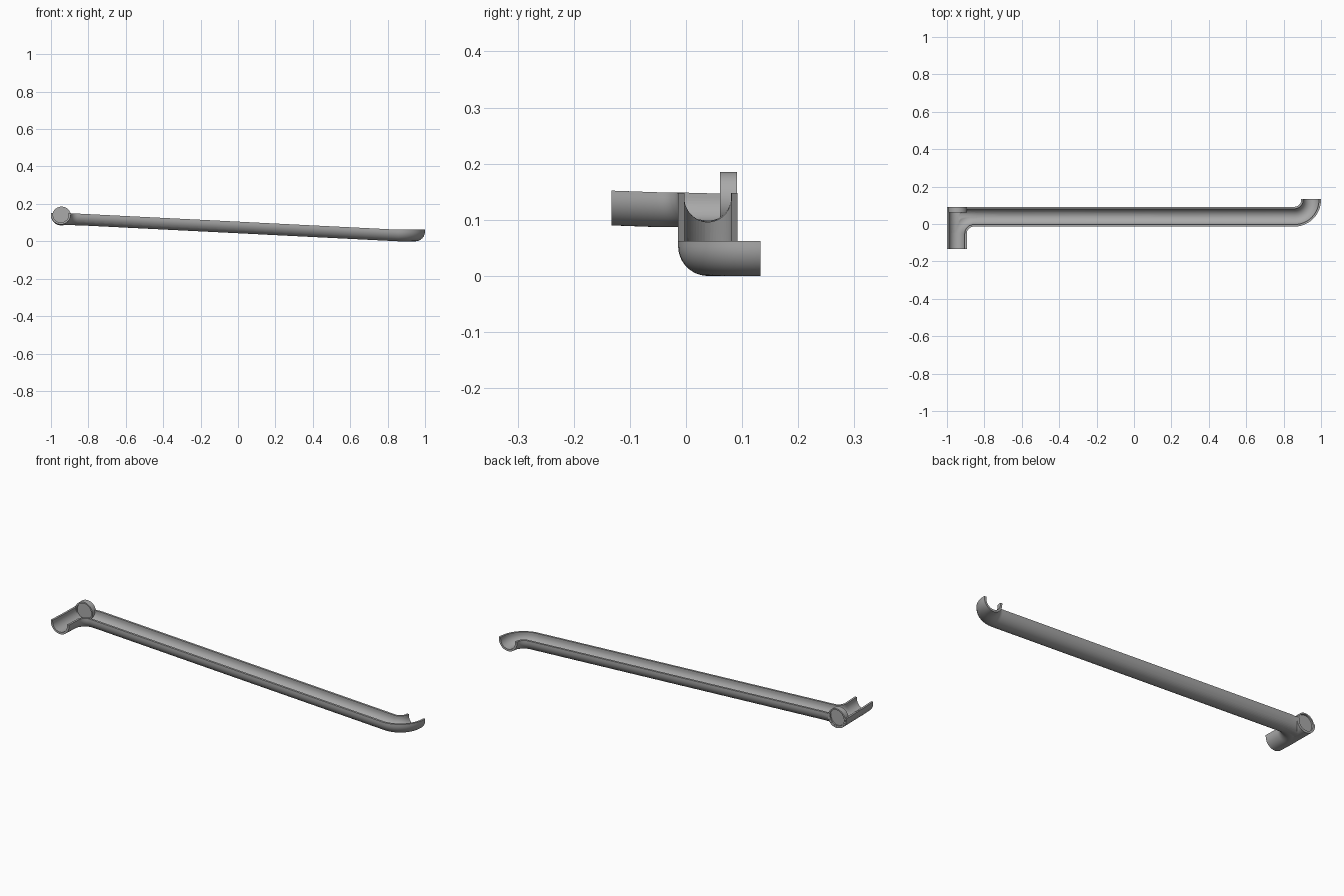
import bpy, bmesh, math
from mathutils import Vector

cube = bpy.data.objects.get("Cube")
if cube:
    bpy.data.objects.remove(cube, do_unlink=True)

grey = bpy.data.materials.new("plain grey")
grey.use_nodes = True
grey.diffuse_color = (0.4, 0.4, 0.4, 1)
grey.node_tree.nodes["Principled BSDF"].inputs["Base Color"].default_value = (0.4, 0.4, 0.4, 1)

R, DEPTH, WALL = 0.053, 0.062, 0.011   # outer radius, channel depth, wall thickness
BRANCH_X, MAIN_Y, END_X = -0.947, 0.039, 0.947
BEND = 0.09                            # bend radius of the centre line


def make_object(name, bm):
    bmesh.ops.recalc_face_normals(bm, faces=bm.faces)
    mesh = bpy.data.meshes.new(name)
    bm.to_mesh(mesh)
    bm.free()
    mesh.materials.append(grey)
    ob = bpy.data.objects.new(name, mesh)
    bpy.context.collection.objects.link(ob)
    return ob


def sweep(name, path, r, above):
    """Sweep a solid U section; path points lie on the rim level."""
    floor = r - DEPTH + (R - r)        # height of the arc centre below the rim
    section = [(-r, above)]
    for i in range(25):
        a = math.pi * (1 + i / 24)
        section.append((r * math.cos(a), floor + r * math.sin(a)))
    section.append((r, above))
    bm = bmesh.new()
    rings = []
    pts = [Vector(p) for p in path]
    for i, p in enumerate(pts):
        d = pts[min(i + 1, len(pts) - 1)] - pts[max(i - 1, 0)]
        d.z = 0
        d.normalize()
        side = Vector((d.y, -d.x, 0))
        rings.append([bm.verts.new(p + side * s + Vector((0, 0, h))) for s, h in section])
    n = len(section)
    for a, b in zip(rings, rings[1:]):
        for j in range(n):
            k = (j + 1) % n
            bm.faces.new((a[j], a[k], b[k], b[j]))
    bm.faces.new(rings[0])
    bm.faces.new(rings[-1])
    return make_object(name, bm)


def combine(ob, other, operation):
    mod = ob.modifiers.new(operation, 'BOOLEAN')
    mod.operation, mod.object, mod.solver = operation, other, 'EXACT'
    bpy.context.view_layer.objects.active = ob
    bpy.ops.object.modifier_apply(modifier=mod.name)
    bpy.data.objects.remove(other, do_unlink=True)


def channel_path(extra):
    """Centre line: inlet, first bend, long slope, second bend, outlet."""
    path = [(BRANCH_X, -0.133 - extra, 0.152 + extra * 0.03)]
    for i in range(13):
        a = math.pi * (1 - i / 24)
        path.append((BRANCH_X + BEND + BEND * math.cos(a),
                     MAIN_Y - BEND + BEND * math.sin(a), 0.149 - 0.001 * i / 12))
    for i in range(13):
        a = math.pi * (i / 24 - 0.5)
        path.append((END_X - BEND + BEND * math.cos(a),
                     MAIN_Y + BEND + BEND * math.sin(a), 0.062))
    path.append((END_X, 0.133 + extra, 0.062))
    return path


def solid(name, inset, above, extra):
    """Whole trough shape, either its outside or the space inside it."""
    r = R - inset
    ob = sweep(name, channel_path(extra), r, above)
    stub = r - 0.0006
    lift = above - 0.0004
    combine(ob, sweep("back_stub", [(BRANCH_X, -0.06, 0.149),
                                    (BRANCH_X, 0.09 + extra, 0.147)], stub, lift), 'UNION')
    combine(ob, sweep("side_stub", [(BRANCH_X, MAIN_Y, 0.149),
                                    (BRANCH_X + BEND + 0.03, MAIN_Y, 0.1462)], stub, lift), 'UNION')
    return ob


# Open trough
trough = solid("trough", 0, 0, 0)
combine(trough, solid("hollow", WALL, 0.04, 0.03), 'DIFFERENCE')


# Round end cap: a turned disc with a raised rim on both sides
def end_cap():
    profile = [(0, 0.068), (0.043, 0.068), (0.043, 0.061), (0.0505, 0.061),
               (0.0505, 0.091), (0.043, 0.091), (0.043, 0.083), (0, 0.083)]
    bm = bmesh.new()
    verts = [bm.verts.new((rad, y, 0)) for rad, y in profile]
    edges = [bm.edges.new(pair) for pair in zip(verts, verts[1:])]
    bmesh.ops.spin(bm, geom=verts + edges, cent=(0, 0, 0), axis=(0, 1, 0),
                   angle=math.tau, steps=40, use_duplicate=False)
    bmesh.ops.remove_doubles(bm, verts=bm.verts, dist=0.0002)
    ob = make_object("end_cap", bm)
    ob.location = (-0.943, 0, 0.135)
    return ob


cap = end_cap()

# Smooth the curved walls, keep the rims sharp
for ob in (trough, cap):
    bpy.ops.object.select_all(action='DESELECT')
    ob.select_set(True)
    bpy.context.view_layer.objects.active = ob
    bpy.ops.object.shade_smooth_by_angle(angle=math.radians(35))
